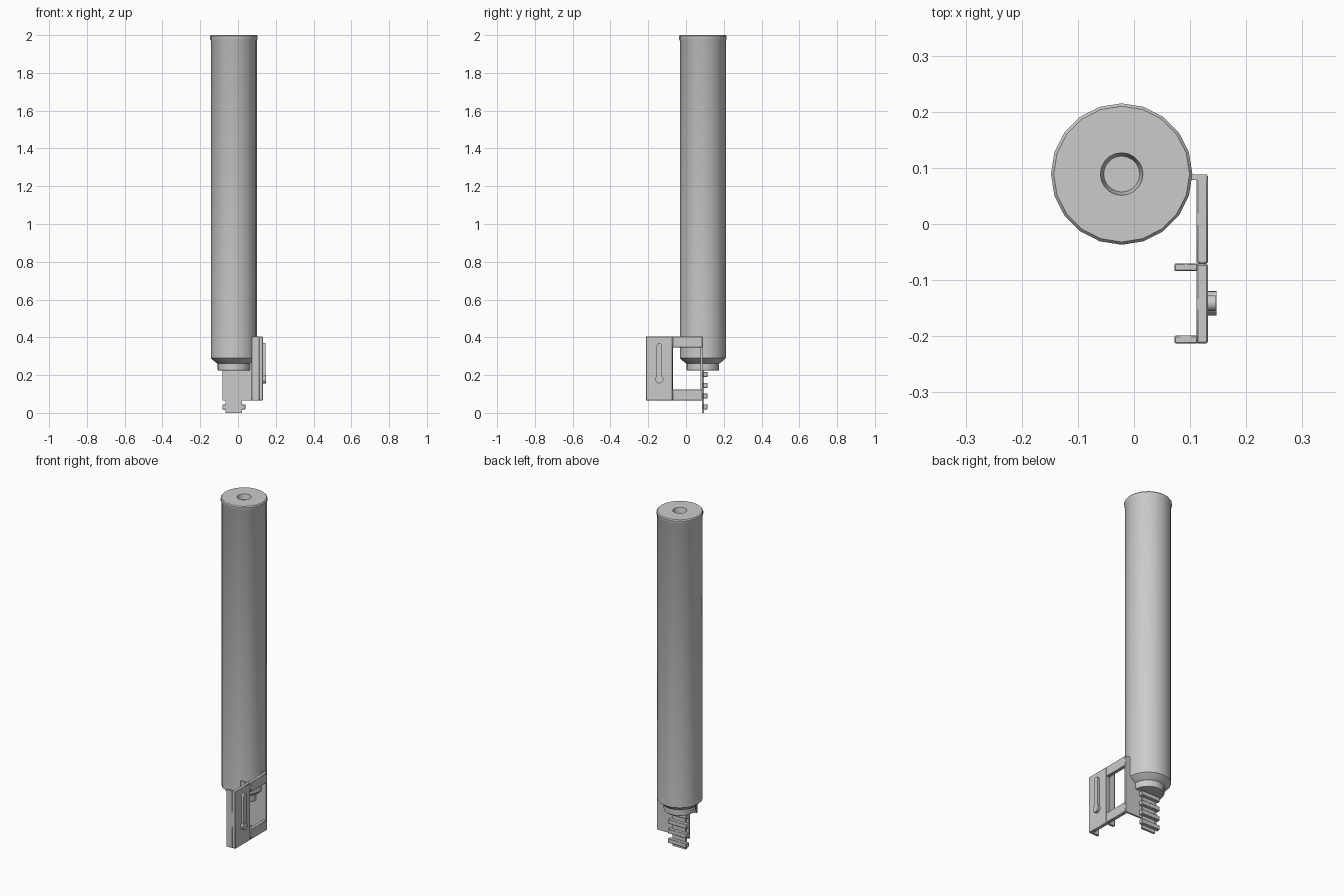
import bpy, bmesh, math
from mathutils import Matrix, Vector

cube = bpy.data.objects.get("Cube")
if cube:
    bpy.data.objects.remove(cube, do_unlink=True)

grey = bpy.data.materials.new("plain grey")
grey.use_nodes = True
grey.diffuse_color = (0.6, 0.6, 0.6, 1)
grey.node_tree.nodes["Principled BSDF"].inputs["Base Color"].default_value = (0.6, 0.6, 0.6, 1)

CX, CY = -0.022, 0.089  # tube axis


def finish(name, bm, bevel=0):
    bmesh.ops.recalc_face_normals(bm, faces=bm.faces)
    mesh = bpy.data.meshes.new(name)
    bm.to_mesh(mesh)
    bm.free()
    mesh.materials.append(grey)
    mesh.shade_smooth()
    mesh.set_sharp_from_angle(angle=math.radians(30))
    obj = bpy.data.objects.new(name, mesh)
    bpy.context.collection.objects.link(obj)
    if bevel:
        mod = obj.modifiers.new("edge bevel", "BEVEL")
        mod.width = bevel
        mod.segments = 1
    return obj


def box(name, x, y, z, bevel=0):
    """Box from (min, max) ranges on each axis."""
    bm = bmesh.new()
    bmesh.ops.create_cube(bm, size=1)
    for v in bm.verts:
        v.co = Vector(sum(r) / 2 + c * (r[1] - r[0]) for c, r in zip(v.co, (x, y, z)))
    return finish(name, bm, bevel)


def lathe(name, profile, sides):
    """Revolve (radius, z) points about the tube axis."""
    bm = bmesh.new()
    verts = [bm.verts.new((r, 0, z)) for r, z in profile]
    edges = [bm.edges.new(pair) for pair in zip(verts, verts[1:])]
    bmesh.ops.spin(bm, geom=verts + edges, cent=(0, 0, 0), axis=(0, 0, 1),
                   angle=math.tau, steps=sides, use_duplicate=False)
    bmesh.ops.remove_doubles(bm, verts=bm.verts, dist=0.0002)
    bmesh.ops.translate(bm, verts=bm.verts, vec=(CX, CY, 0))
    return finish(name, bm)


def plate(name, outline, x0, x1):
    """Extrude a (y, z) outline along x."""
    bm = bmesh.new()
    face = bm.faces.new([bm.verts.new((x0, y, z)) for y, z in outline])
    geom = bmesh.ops.extrude_face_region(bm, geom=[face])["geom"]
    bmesh.ops.translate(bm, vec=(x1 - x0, 0, 0),
                        verts=[g for g in geom if isinstance(g, bmesh.types.BMVert)])
    return finish(name, bm)


def arc(y, z, r, start, end, n):
    return [(y + r * math.cos(start + (end - start) * i / n),
             z + r * math.sin(start + (end - start) * i / n)) for i in range(n + 1)]


# Long tube with neck, rim and recessed hole in the top
lathe("tube", [(0, 0.225), (0.084, 0.225), (0.087, 0.23), (0.087, 0.262), (0.096, 0.267),
               (0.122, 0.29), (0.122, 1.972), (0.126, 1.98), (0.126, 1.994), (0.121, 2.0),
               (0.038, 2.0), (0.032, 1.97), (0, 1.97)], 20)

# Side bracket: front plate, window bars and the flange behind
LOW, HIGH = 0.065, 0.405
SIDE = (0.111, 0.132)
box("bracket_plate", SIDE, (-0.213, -0.071), (LOW, HIGH), 0.003)
box("bracket_top_bar", SIDE, (-0.071, 0.088), (0.346, HIGH), 0.003)
box("bracket_bottom_bar", SIDE, (-0.071, 0.088), (LOW, 0.125), 0.003)
box("bracket_flange", (-0.082, 0.13), (0.078, 0.088), (LOW, HIGH))

# Two ribs on the inner side of the plate
for name, y in (("front_rib", -0.206), ("rear_rib", -0.077)):
    box(name, (0.072, 0.113), (y - 0.007, y + 0.007), (LOW, HIGH), 0.002)

# Raised keyhole-shaped catch on the outer side
KY = -0.141
plate("catch_bar", [(KY - 0.014, 0.178), (KY + 0.014, 0.178)] + arc(KY, 0.356, 0.014, 0, math.pi, 8),
      0.13, 0.145)
plate("catch_disc", arc(KY, 0.178, 0.022, 0, math.tau * 15 / 16, 15), 0.13, 0.147)

# Toothed rack under the tube
box("rack_strip", (CX - 0.043, CX + 0.043), (0.084, 0.096), (0, 0.23))
for i in range(4):
    z = 0.032 + i * 0.057
    box(f"rack_tooth_{i + 1}", (CX - 0.061, CX + 0.061), (0.09, 0.114), (z - 0.013, z + 0.013), 0.002)
